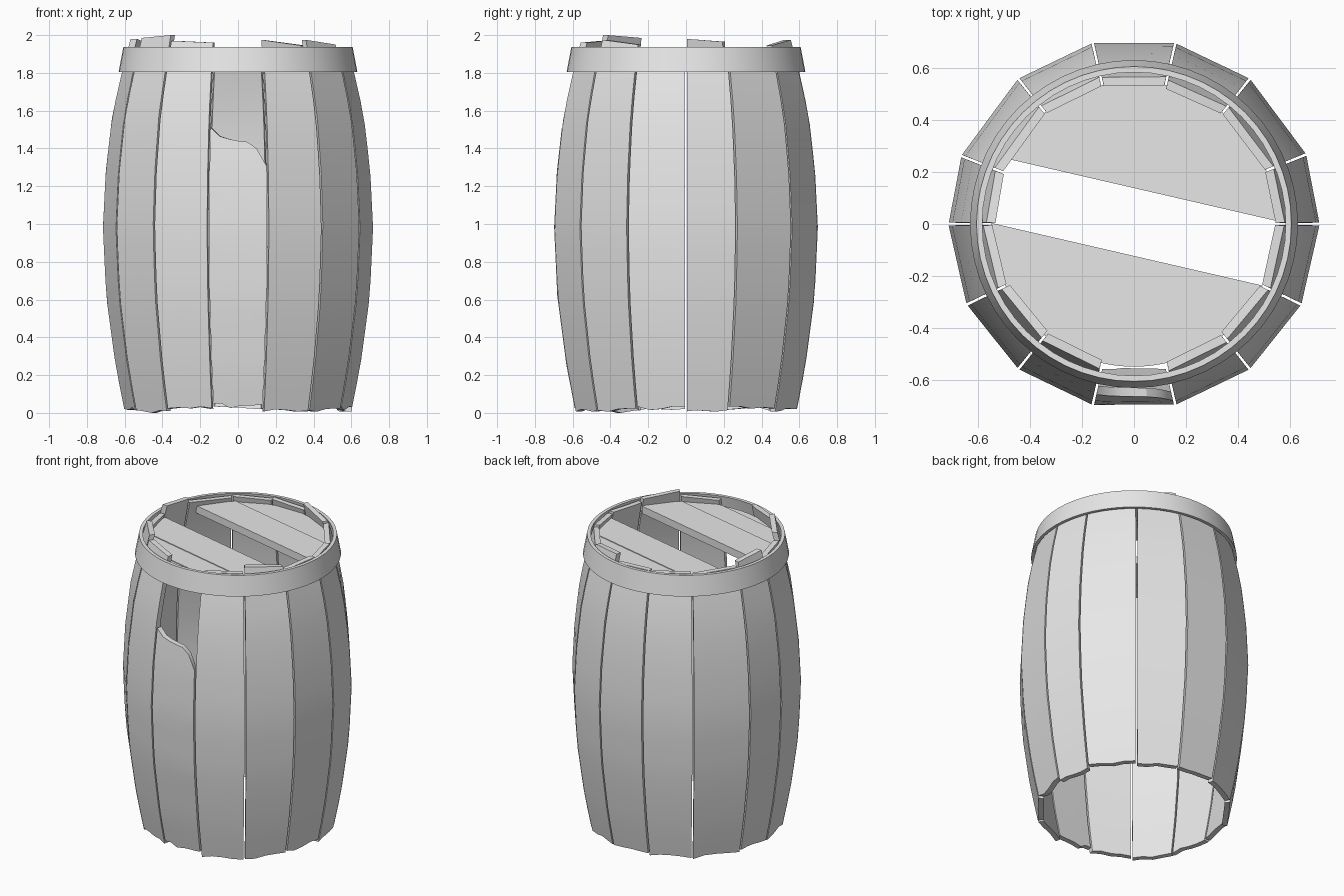
import bpy, bmesh, math, random
from mathutils import Vector

if "Cube" in bpy.data.objects:
    bpy.data.objects.remove(bpy.data.objects["Cube"])

random.seed(4)
N = 14
THICK = 0.035
PROFILE = [(0, .598), (.25, .648), (.62, .698), (.98, .715), (1.28, .70),
           (1.58, .665), (1.8, .615), (1.93, .58), (2.0, .565)]

wood = bpy.data.materials.new("grey_wood")
wood.diffuse_color = (0.8, 0.8, 0.8, 1)
wood.use_nodes = True
wood.node_tree.nodes["Principled BSDF"].inputs["Base Color"].default_value = wood.diffuse_color


def radius(z):
    for (z0, r0), (z1, r1) in zip(PROFILE, PROFILE[1:]):
        if z <= z1:
            return r0 + (r1 - r0) * (z - z0) / (z1 - z0)
    return PROFILE[-1][1]


def finish(bm, name, angle=30):
    bmesh.ops.recalc_face_normals(bm, faces=bm.faces)
    me = bpy.data.meshes.new(name)
    bm.to_mesh(me)
    bm.free()
    ob = bpy.data.objects.new(name, me)
    bpy.context.collection.objects.link(ob)
    me.materials.append(wood)
    bpy.ops.object.select_all(action='DESELECT')
    ob.select_set(True)
    bpy.context.view_layer.objects.active = ob
    bpy.ops.object.shade_smooth_by_angle(angle=math.radians(angle))
    return ob


def stave(name, a0, a1, bottoms, tops, rows=14):
    """Bowed board spanning angles a0..a1; bottoms and tops give its end heights per column."""
    bm = bmesh.new()
    cols = len(tops)

    def sheet(inset):
        grid = []
        for j in range(cols):
            u = j / (cols - 1)
            line = []
            for i in range(rows + 1):
                z = bottoms[j] + (tops[j] - bottoms[j]) * i / rows
                r = radius(z)
                g = 0.005 / r
                p = [Vector(((r - inset) * math.cos(a), (r - inset) * math.sin(a), z))
                     for a in (a0 + g, a1 - g)]
                line.append(bm.verts.new(p[0].lerp(p[1], u)))
            grid.append(line)
        return grid

    out, inn = sheet(0), sheet(THICK)
    for j in range(cols - 1):
        for s in (out, inn):
            for i in range(rows):
                bm.faces.new((s[j][i], s[j + 1][i], s[j + 1][i + 1], s[j][i + 1]))
        for i in (0, rows):
            bm.faces.new((out[j][i], out[j + 1][i], inn[j + 1][i], inn[j][i]))
    for j in (0, cols - 1):
        for i in range(rows):
            bm.faces.new((out[j][i], out[j][i + 1], inn[j][i + 1], inn[j][i]))
    return finish(bm, name)


# Staves: a few stick up past the hoop, the front one is broken off
edges = [math.tau * k / N for k in range(N + 1)]
edges[1], edges[6] = math.radians(22), math.radians(158.5)
raised = {2: (1.945, 1.975), 6: (1.965, 1.98), 8: (1.985, 2.0),
          9: (1.97, 1.96), 12: (1.975, 1.95)}
for k in range(N):
    base = random.uniform(0.012, 0.03)
    bottoms = [base + random.uniform(-0.01, 0.01) for _ in range(5)]
    if k == 8:
        bottoms[2] = 0.0
    if k == 10:
        bottoms = [.05, .05, .025, .035, .04, .04, .045]
        stave("broken_stave", edges[k], edges[k + 1], bottoms,
              [1.51, 1.465, 1.45, 1.44, 1.435, 1.40, 1.31])
        continue
    t0, t1 = raised.get(k, (1.925, 1.935))
    stave(f"stave_{k + 1}", edges[k], edges[k + 1], bottoms,
          [t0 + (t1 - t0) * j / 4 for j in range(5)])

# Hoop around the top
bm = bmesh.new()
section = [(.632, 1.805), (.607, 1.937), (.585, 1.937), (.612, 1.805)]
SEG = 56
rings = [[bm.verts.new((r * math.cos(math.tau * s / SEG), r * math.sin(math.tau * s / SEG), z))
          for r, z in section] for s in range(SEG)]
for s in range(SEG):
    a, b = rings[s], rings[(s + 1) % SEG]
    for i in range(4):
        j = (i + 1) % 4
        bm.faces.new((a[i], b[i], b[j], a[j]))
finish(bm, "top_hoop")


# Lid planks: slices of a disc, with the middle plank missing
def lid_plank(name, d0, d1, top, R=0.55, thick=0.05, turn=math.radians(-13)):
    bm = bmesh.new()
    s0, s1 = math.asin(d0 / R), math.asin(d1 / R)
    arc = [s0 + (s1 - s0) * i / 8 for i in range(9)]
    angles = arc + [math.pi - a for a in reversed(arc)]
    ring = [bm.verts.new((R * math.cos(a + turn), R * math.sin(a + turn), top - thick))
            for a in angles]
    face = bm.faces.new(ring)
    ext = bmesh.ops.extrude_face_region(bm, geom=[face], use_keep_orig=True)
    moved = [v for v in ext["geom"] if isinstance(v, bmesh.types.BMVert)]
    bmesh.ops.translate(bm, verts=moved, vec=(0, 0, thick))
    bmesh.ops.remove_doubles(bm, verts=bm.verts, dist=1e-5)
    finish(bm, name)


for i, (d0, d1, top) in enumerate([(.135, .36, 1.90), (.36, .55, 1.895), (-.35, -.12, 1.90),
                                   (-.50, -.35, 1.895), (-.55, -.50, 1.89)]):
    lid_plank(f"lid_plank_{i + 1}", d0, d1, top)
